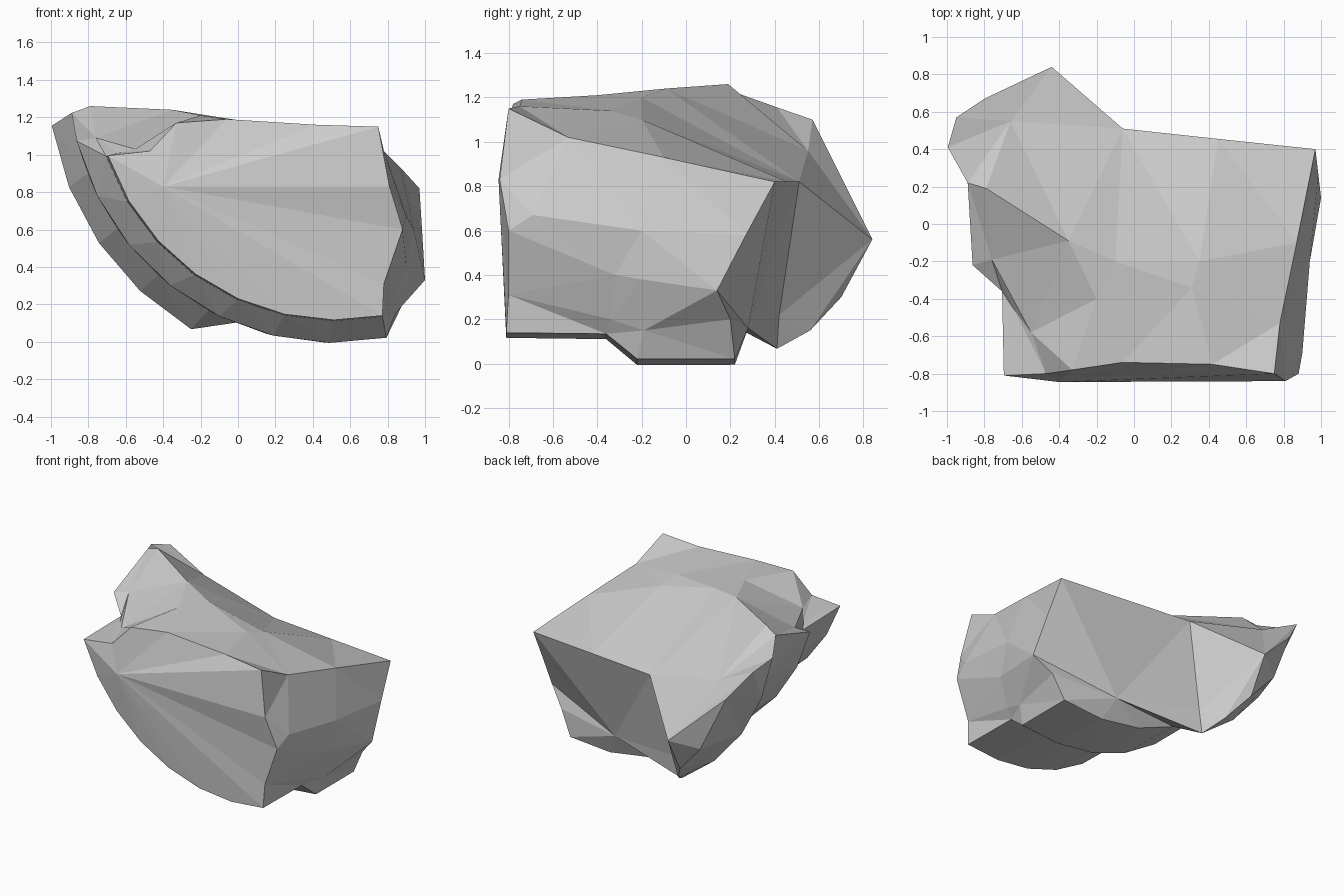
import bpy, bmesh, math

if "Cube" in bpy.data.objects:
    bpy.data.objects.remove(bpy.data.objects["Cube"])

# Broken piece of a stepped round stone: the rim steps share one axis along y
AXIS_X, AXIS_Z = 0.55, 1.40
bm = bmesh.new()


def vert(p):
    return bm.verts.new(p)


def arc(y, r_left, r_right, a_left, a_right, n=8):
    """Rim points from the upper left round to the lower right."""
    pts = []
    for i in range(n):
        t = i / (n - 1)
        r = r_left + (r_right - r_left) * t
        a = math.radians(a_left + (a_right - a_left) * t)
        pts.append(vert((AXIS_X - r * math.sin(a), y, AXIS_Z - r * math.cos(a))))
    return pts


def fan(centre, chain):
    for a, b in zip(chain, chain[1:]):
        bm.faces.new((centre, a, b))


def loft(r0, r1, closed):
    n = len(r0)
    for i in range(n if closed else n - 1):
        j = (i + 1) % n
        bm.faces.new((r0[i], r0[j], r1[j], r1[i]))


# Broken edges: from the low right, up the side, then back across the top
front_break = [(.78, -.80, .31), (.88, -.80, .60), (.81, -.84, .83), (.75, -.80, 1.15),
               (.42, -.75, 1.16), (-.06, -.74, 1.19), (-.33, -.78, 1.17), (-.47, -.80, 1.02)]
step_break = [(.82, -.34, .20), (.90, -.32, .40), (.90, -.69, .67), (.78, -.53, 1.02),
              (.31, -.34, 1.14), (-.20, -.40, 1.21), (-.55, -.58, 1.03), (-.64, -.46, 1.01)]
middle_break = [(.84, -.19, .15), (.93, -.20, .38), (.94, -.20, .60), (.87, -.10, .93),
                (.35, -.20, 1.10), (-.10, -.20, 1.20), (-.35, -.09, 1.24), (-.76, -.19, 1.09)]
back_break = [(.88, .20, .20), (1.0, .14, .33), (.985, .27, .58), (.97, .40, .82),
              (.45, .455, .82), (-.06, .51, .82), (-.66, .55, .96), (-.79, .19, 1.26)]

front = arc(-.81, 1.31, 1.28, 72, -10) + [vert(p) for p in front_break]
step = arc(-.36, 1.32, 1.285, 72, -10) + [vert(p) for p in step_break]
middle = arc(-.22, 1.45, 1.40, 77, -10) + [vert(p) for p in middle_break]
back = arc(.22, 1.45, 1.40, 83, -10) + [vert(p) for p in back_break]

for a, b in ((front, step), (step, middle), (middle, back)):
    loft(a, b, True)

# Slightly bulging front face
fan(vert((-.40, -.845, .83)), front + front[:1])

# Widest rim step, only left on the left side
wide = arc(.41, 1.565, 1.555, 81, 31, 5)
wide_back = [vert(p) for p in ((-.95, .57, 1.10), (-.80, .67, .90), (-.62, .72, .50),
                               (-.44, .70, .30), (-.33, .56, .15))]
loft(back[:5], wide, False)
loft(wide, wide_back, False)

# Rough back wall, pointed back lump and broken top left corner
notch = vert((-.22, .42, .22))
peak = vert((-.44, .84, .56))
fan(vert((.385, .28, .16)), back[4:14] + [notch, wide[4], back[4]])
bm.faces.new((notch, wide_back[4], wide[4]))
fan(peak, wide_back + [notch, back[13], back[14], wide_back[0]])
fan(back[14], [back[15], back[0], wide[0], wide_back[0]])

bmesh.ops.triangulate(bm, faces=bm.faces[:], quad_method='SHORT_EDGE')
bmesh.ops.recalc_face_normals(bm, faces=bm.faces[:])
mesh = bpy.data.meshes.new("stone_fragment")
bm.to_mesh(mesh)
bm.free()
obj = bpy.data.objects.new("stone_fragment", mesh)
bpy.context.collection.objects.link(obj)
